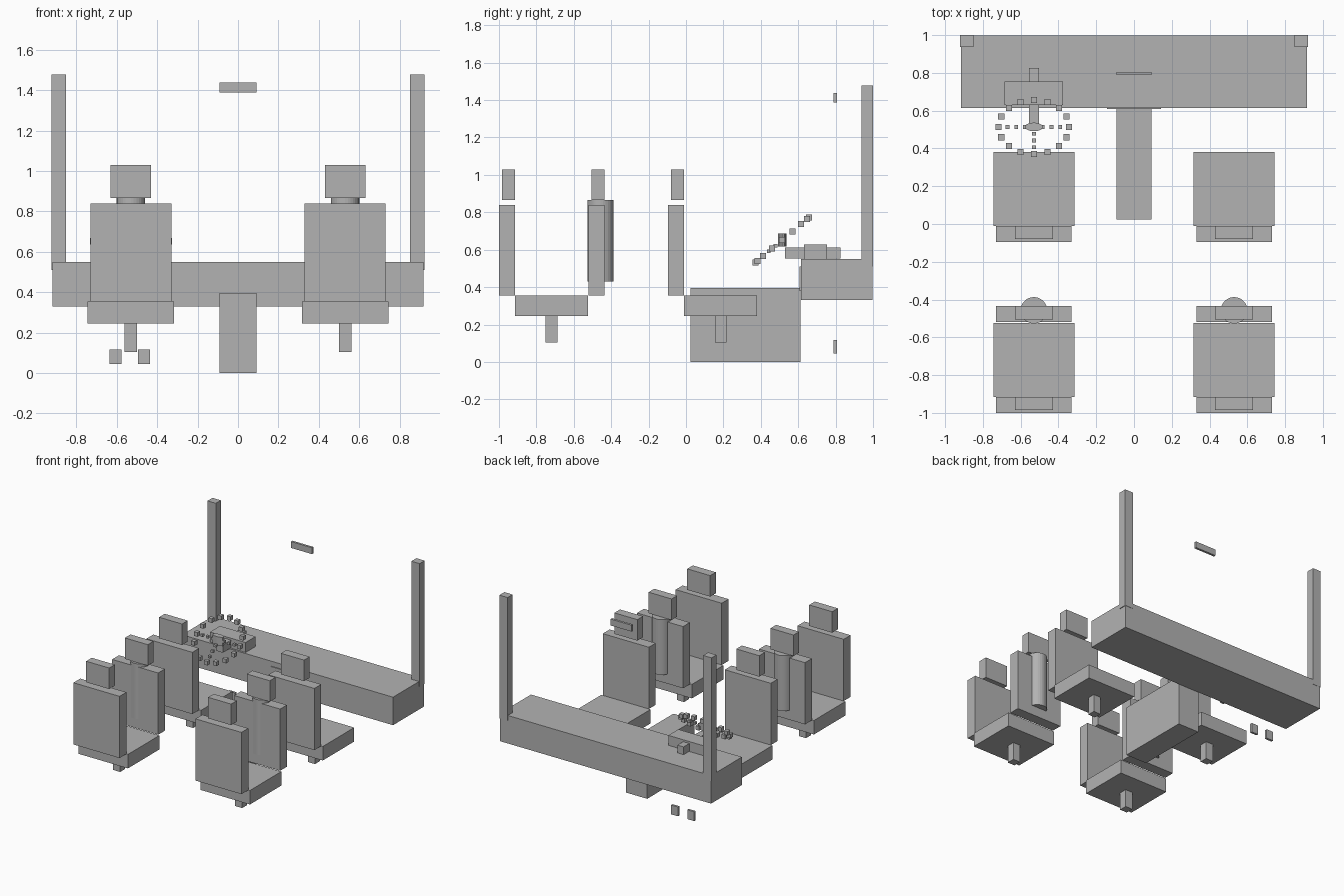
import bpy, math

if "Cube" in bpy.data.objects:
    bpy.data.objects.remove(bpy.data.objects["Cube"])

grey = bpy.data.materials.new("interior_grey")
grey.diffuse_color = (0.45, 0.45, 0.45, 1)
grey.use_nodes = True
grey.node_tree.nodes["Principled BSDF"].inputs["Base Color"].default_value = grey.diffuse_color


def box(name, x, y, z):
    """Box from (min, max) ranges on each axis."""
    lo, hi = zip(x, y, z)
    bpy.ops.mesh.primitive_cube_add(size=1, location=[(a + b) / 2 for a, b in zip(lo, hi)])
    ob = bpy.context.object
    ob.name = name
    for v in ob.data.vertices:
        v.co = [c * (b - a) for c, a, b in zip(v.co, lo, hi)]
    ob.data.materials.append(grey)
    return ob


def cylinder(name, loc, rx, ry, height, sides):
    bpy.ops.mesh.primitive_cylinder_add(vertices=sides, radius=1, depth=height, location=loc)
    ob = bpy.context.object
    ob.name = name
    for v in ob.data.vertices:
        v.co.x *= rx
        v.co.y *= ry
    ob.data.materials.append(grey)
    return ob


def around(c, half):
    return (c - half, c + half)


def seat_back(name, cx, y):
    # backrest and floating headrest; y is the rear face of the cushion line
    box(name + "_backrest", around(cx, 0.20), (y - 0.085, y), (0.355, 0.84))
    box(name + "_headrest", around(cx, 0.10), (y - 0.07, y), (0.865, 1.03))


def seat(name, cx, y):
    box(name + "_cushion", around(cx, 0.214), (y, y + 0.39), (0.245, 0.355))
    box(name + "_post", around(cx, 0.031), around(y + 0.196, 0.031), (0.105, 0.245))
    seat_back(name, cx, y)


# seats, left and right
for side, s in (("left", -1), ("right", 1)):
    cx = 0.53 * s
    seat("front_seat_" + side, cx, -0.01)
    seat("rear_seat_" + side, cx, -0.915)
    seat_back("middle_seat_" + side, cx, -0.435)
    cylinder("middle_cylinder_" + side, (cx, -0.457, 0.648), 0.07, 0.07, 0.434, 32)
    # windscreen pillars
    box("pillar_" + side, around(0.886 * s, 0.036), (0.938, 1.0), (0.51, 1.477))

# dashboard, console, screen and mirror
box("dashboard", (-0.917, 0.917), (0.615, 0.998), (0.33, 0.55))
box("console", (-0.092, 0.092), (0.025, 0.613), (0.0, 0.395))
box("screen", (-0.143, 0.143), (0.608, 0.618), (0.38, 0.511))
box("mirror", (-0.092, 0.092), (0.788, 0.806), (1.387, 1.437))

# driver controls
WX, WY, WZ = -0.53, 0.514, 0.652
box("instrument_cluster", around(WX, 0.155), (0.63, 0.754), (0.55, 0.628))
box("steering_column", around(WX, 0.027), (0.53, 0.825), (0.552, 0.613))
for name, px in (("brake_pedal", -0.606), ("gas_pedal", -0.465)):
    box(name, around(px, 0.03), (0.788, 0.806), (0.044, 0.117))

# steering wheel made of small blocks on a circle tilted 40 degrees
tilt = math.radians(40)


def wheel_block(name, r, angle, size):
    u, v = r * math.cos(angle), r * math.sin(angle)
    box(name, around(WX + u, size / 2), around(WY + v * math.cos(tilt), size / 2),
        around(WZ + v * math.sin(tilt), size / 2))


for i in range(16):
    wheel_block("wheel_rim_block", 0.187, i * math.tau / 16, 0.032)
for angle in (0, math.pi, -math.pi / 2):
    for r in (0.047, 0.093, 0.14):
        wheel_block("wheel_spoke_block", r, angle, 0.02)
cylinder("wheel_hub", (WX, WY, 0.652), 0.048, 0.023, 0.07, 12)
